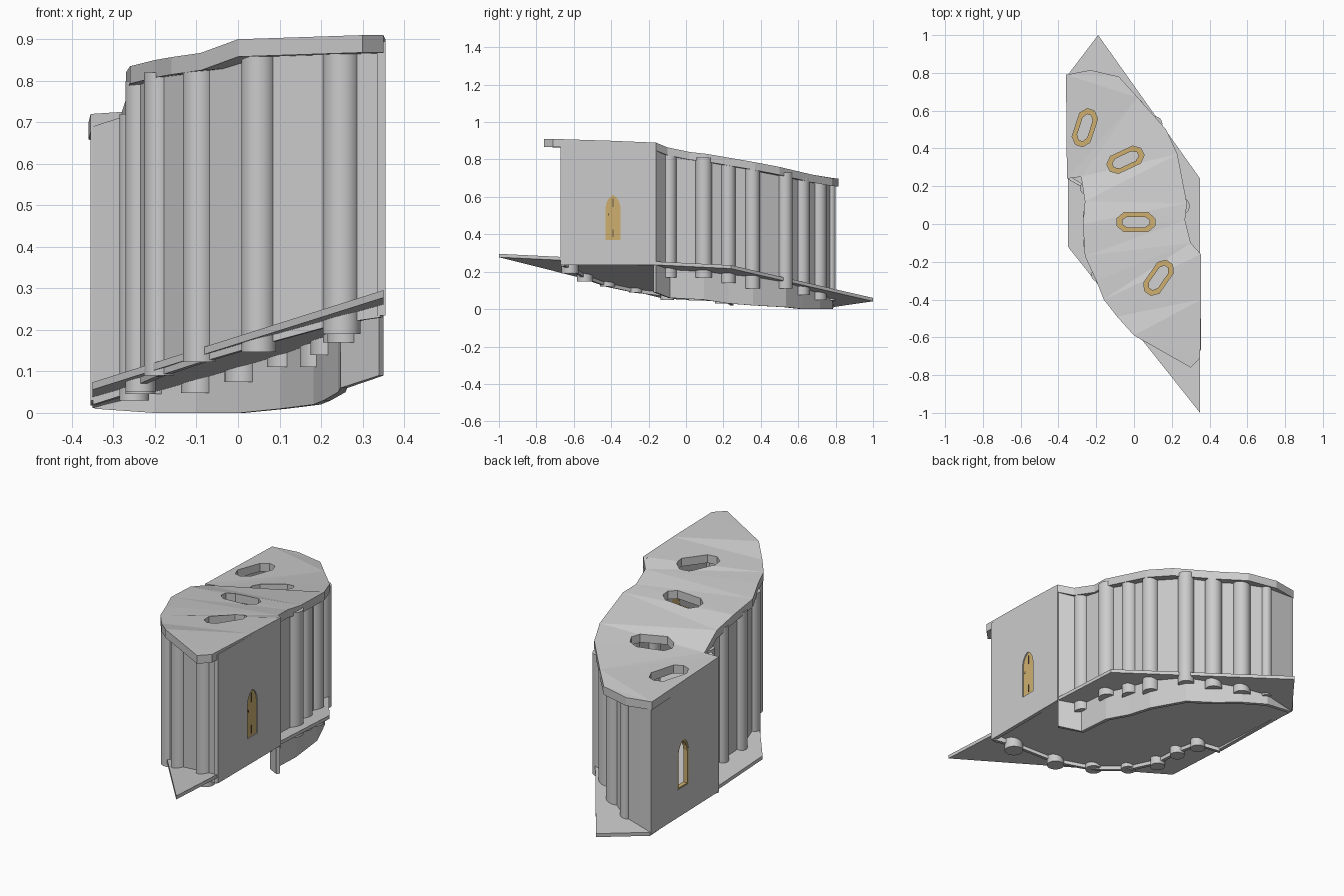
import bpy, bmesh, math
from mathutils import Vector

if "Cube" in bpy.data.objects:
    bpy.data.objects.remove(bpy.data.objects["Cube"])

gold = bpy.data.materials.new("gold")
gold.diffuse_color = (0.62, 0.43, 0.16, 1)
gold.use_nodes = True
gold.node_tree.nodes["Principled BSDF"].inputs["Base Color"].default_value = gold.diffuse_color
dark = bpy.data.materials.new("dark")
dark.diffuse_color = (0.12, 0.09, 0.05, 1)
dark.use_nodes = True
dark.node_tree.nodes["Principled BSDF"].inputs["Base Color"].default_value = dark.diffuse_color


def finish(name, bm, mat=None):
    bmesh.ops.recalc_face_normals(bm, faces=bm.faces[:])
    me = bpy.data.meshes.new(name)
    bm.to_mesh(me)
    bm.free()
    ob = bpy.data.objects.new(name, me)
    bpy.context.collection.objects.link(ob)
    if mat:
        me.materials.append(mat)
    return ob


def extrude(bm, vec):
    r = bmesh.ops.extrude_face_region(bm, geom=bm.faces[:], use_keep_orig=True)
    vs = [g for g in r["geom"] if isinstance(g, bmesh.types.BMVert)]
    bmesh.ops.translate(bm, verts=vs, vec=vec)


def prism(name, pts, vec, mat=None):
    bm = bmesh.new()
    bm.faces.new([bm.verts.new(p) for p in pts])
    extrude(bm, vec)
    return finish(name, bm, mat)


def frame(name, outer, inner, vec, mat):
    bm = bmesh.new()
    o = [bm.verts.new(p) for p in outer]
    i = [bm.verts.new(p) for p in inner]
    n = len(o)
    for k in range(n):
        j = (k + 1) % n
        bm.faces.new((o[k], o[j], i[j], i[k]))
    extrude(bm, vec)
    return finish(name, bm, mat)


def cut(ob, cutter):
    cutter.hide_render = True
    m = ob.modifiers.new("cut", "BOOLEAN")
    m.operation, m.solver, m.object = "DIFFERENCE", "EXACT", cutter
    bpy.context.view_layer.objects.active = ob
    bpy.ops.object.modifier_apply(modifier="cut")
    bpy.data.objects.remove(cutter)


def arch(x, y, z, w, h):
    # pointed arch outline in the y-z plane
    half = [(w, 0), (w, .72 * h), (.85 * w, .84 * h), (.5 * w, .94 * h)]
    prof = half + [(0, h)] + [(-a, b) for a, b in reversed(half)]
    return [(x, y + a, z + b) for a, b in prof]


def slot(x, y, z, ang, a, b):
    # long octagon outline for a roof light
    t = math.radians(ang)
    prof = [(a, -.4 * b), (a, .4 * b), (.65 * a, b), (-.65 * a, b),
            (-a, .4 * b), (-a, -.4 * b), (-.65 * a, -b), (.65 * a, -b)]
    return [(x + u * math.cos(t) - v * math.sin(t),
             y + u * math.sin(t) + v * math.cos(t), z) for u, v in prof]


# sloped floor plate
def floor_z(x, y):
    return .295 + .255 * (x - .35) - .049 * (y + .99)


outline = [(.35, -1), (.35, .24), (-.19, 1), (-.35, .79), (-.35, -.12)]
prism("floor_plate", [(x, y, floor_z(x, y)) for x, y in outline], (0, 0, -.018))

# faceted roof slab, ruled between its two long edges
right_edge = [(.35, -.71, .91), (.355, -.4, .9), (.355, -.16, .89), (.3, -.1, .865),
              (.27, .02, .84), (.28, .11, .83), (.23, .37, .785), (.17, .5, .76),
              (.02, .67, .72), (-.08, .78, .7)]
left_edge = [(0, -.59, .9), (-.09, -.49, .867), (-.16, -.4, .857), (-.2, -.3, .85),
             (-.26, -.17, .835), (-.27, 0, .82), (-.26, .12, .785), (-.28, .25, .725),
             (-.355, .24, .72), (-.36, .79, .7)]
bm = bmesh.new()
R = [bm.verts.new(p) for p in right_edge]
L = [bm.verts.new(p) for p in left_edge]
south, north = bm.verts.new((.3, -.76, .91)), bm.verts.new((-.23, .815, .697))
bm.faces.new((south, R[0], L[0]))
for i in range(len(R) - 1):
    bm.faces.new((L[i], R[i], R[i + 1], L[i + 1]))
bm.faces.new((L[-1], R[-1], north))
bmesh.ops.triangulate(bm, faces=bm.faces[:])
extrude(bm, (0, 0, -.042))
roof = finish("roof", bm)

# roof lights with sunken gold frames
lights = [(-.26, .51, 72), (-.045, .34, 25), (.01, .01, 0), (.13, -.285, 55)]
for i, (x, y, ang) in enumerate(lights):
    hit, loc, nor, idx = roof.ray_cast(Vector((x, y, 2)), Vector((0, 0, -1)))
    z = loc.z if hit else .8
    cut(roof, prism("cutter", slot(x, y, z - .2, ang, .1, .05), (0, 0, .4)))
    frame(f"roof_light_frame_{i}", slot(x, y, z - .065, ang, .102, .052),
          slot(x, y, z - .065, ang, .072, .028), (0, 0, -.02), gold)

# columns: x, y, radius, bottom, top
right_cols = [(.255, -.09, .04, .17, .845), (.25, .095, .045, .17, .81),
              (.215, .225, .04, .14, .78), (.19, .355, .041, .11, .76),
              (.11, .53, .04, .11, .73), (.01, .62, .042, .075, .7),
              (-.095, .71, .042, .048, .68), (-.2, .775, .025, .045, .67)]
left_cols = [(.25, -.62, .045, .19, .88), (.05, -.54, .042, .147, .865),
             (-.093, -.42, .04, .122, .835), (-.19, -.27, .036, .09, .82),
             (-.235, -.1, .036, .05, .8), (-.235, .05, .036, .045, .78),
             (-.25, .19, .036, .03, .72)]
for side, cols in (("right", right_cols), ("left", left_cols)):
    for i, (x, y, r, b, t) in enumerate(cols):
        bpy.ops.mesh.primitive_cylinder_add(vertices=32, radius=r, depth=t - b,
                                            location=(x, y, (b + t) / 2))
        bpy.context.object.name = f"{side}_column_{i}"
        bpy.ops.object.shade_smooth_by_angle()


# curtain walls running through the columns
def curtain(name, path):
    bm = bmesh.new()
    rows = [(bm.verts.new((x, y, b)), bm.verts.new((x, y, t))) for x, y, b, t in path]
    for p, q in zip(rows, rows[1:]):
        bm.faces.new((p[0], q[0], q[1], p[1]))
    ob = finish(name, bm)
    m = ob.modifiers.new("thickness", "SOLIDIFY")
    m.thickness, m.offset = .018, 0
    bpy.context.view_layer.objects.active = ob
    bpy.ops.object.modifier_apply(modifier="thickness")


skirt = [.06, .05, .03, .02, .01, 0, 0, 0]
curtain("right_wall", [(.345, -.168, .09, .86)]
        + [(c[0], c[1], s, c[4]) for c, s in zip(right_cols, skirt)]
        + [(-.345, .78, .01, .67)])
curtain("left_wall", [(.345, -.66, .23, .87)]
        + [(c[0], c[1], floor_z(c[0], c[1]) - .035, c[4]) for c in left_cols]
        + [(-.345, .245, .02, .69)])

# flat end walls with pointed openings
east = prism("east_end_wall", [(.335, -.67, .235), (.335, -.16, .235),
                               (.335, -.16, .888), (.335, -.67, .895)], (.02, 0, 0))
west = prism("west_end_wall", [(-.355, .24, .03), (-.355, .79, .018),
                               (-.355, .79, .68), (-.355, .24, .7)], (.02, 0, 0))
cut(east, prism("cutter", arch(.3, -.39, .37, .04, .24), (.1, 0, 0)))
cut(west, prism("cutter", arch(-.4, .53, .165, .045, .245), (.1, 0, 0)))

# east door leaf with dark slits, west window frame and sill
prism("east_door", arch(.336, -.39, .37, .041, .241), (.013, 0, 0), gold)
for i, (y, z, h) in enumerate([(-.39, .545, .045), (-.39, .385, .04), (-.415, .5, .012)]):
    prism(f"door_slit_{i}", [(.348, y - .003, z), (.348, y + .003, z),
                             (.348, y + .003, z + h), (.348, y - .003, z + h)],
          (.003, 0, 0), dark)
frame("west_window_frame", arch(-.353, .53, .163, .047, .249),
      arch(-.353, .53, .17, .036, .23), (.022, 0, 0), gold)
